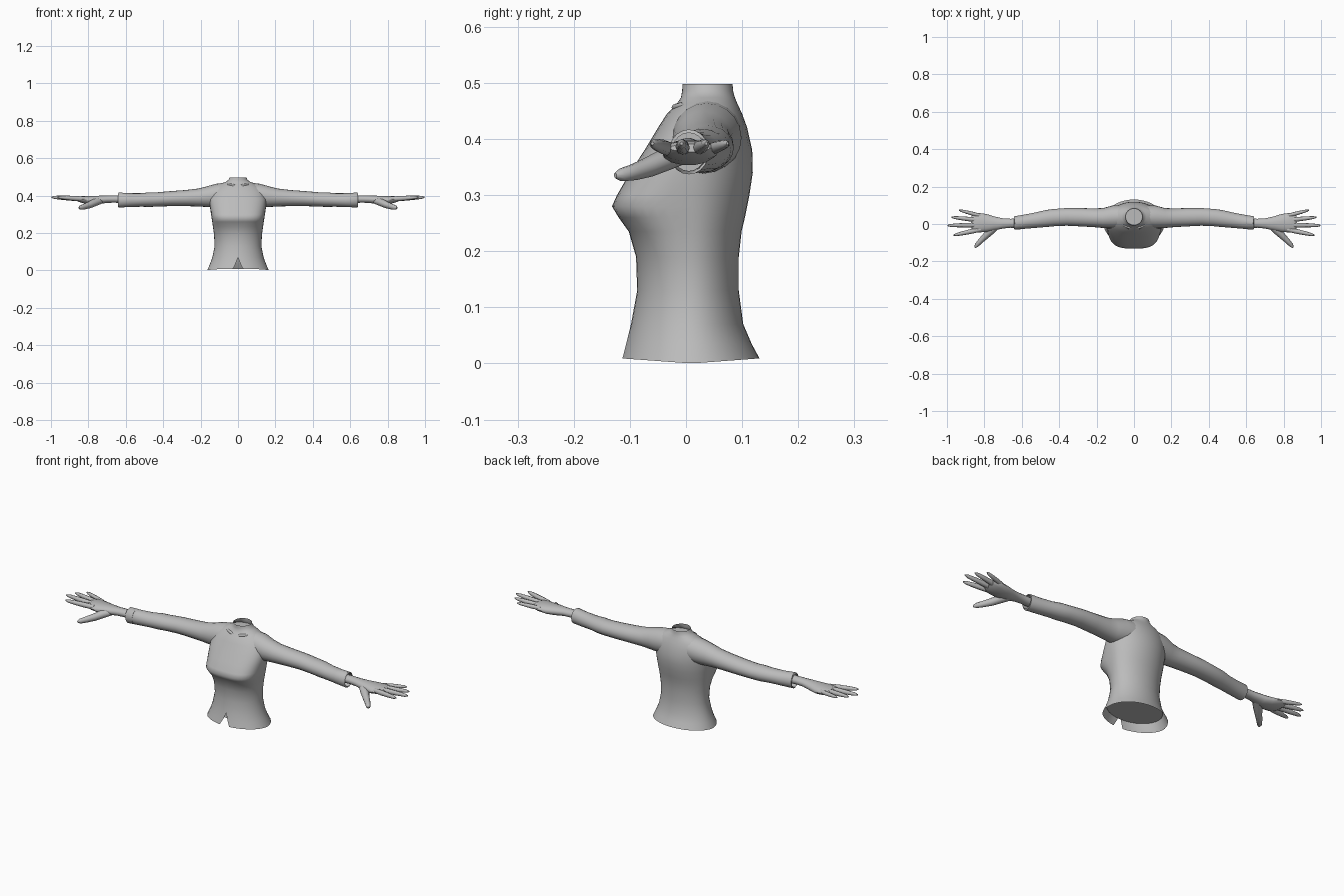
import bpy, bmesh, math
from mathutils import Vector

grey = bpy.data.materials.new("plain grey")
grey.diffuse_color = (0.5, 0.5, 0.5, 1)


def finish(name, bm, mirror=False, angle=50):
    bmesh.ops.remove_doubles(bm, verts=bm.verts, dist=0.0003)
    bmesh.ops.recalc_face_normals(bm, faces=bm.faces)
    me = bpy.data.meshes.new(name)
    bm.to_mesh(me)
    bm.free()
    me.materials.append(grey)
    ob = bpy.data.objects.new(name, me)
    bpy.context.collection.objects.link(ob)
    if mirror:
        mod = ob.modifiers.new("mirror", 'MIRROR')
        mod.use_mirror_merge = False
    bpy.ops.object.select_all(action='DESELECT')
    ob.select_set(True)
    bpy.context.view_layer.objects.active = ob
    bpy.ops.object.shade_smooth_by_angle(angle=math.radians(angle))
    return ob


def bridge(bm, rings):
    for a, b in zip(rings, rings[1:]):
        for i in range(len(a) - 1):
            bm.faces.new((a[i], a[i + 1], b[i + 1], b[i]))


def tube(bm, path, n=12, caps=(True, True)):
    """Oval tube through (x, y, z, half depth, half height) stations."""
    rings = []
    for k, (x, y, z, ry, rz) in enumerate(path):
        a = Vector(path[max(k - 1, 0)][:3])
        b = Vector(path[min(k + 1, len(path) - 1)][:3])
        d = (b - a).normalized()
        side = Vector((-d.y, d.x, 0)).normalized()
        up = d.cross(side)
        ring = []
        for i in range(n):
            t = 2 * math.pi * i / n
            ring.append(bm.verts.new(Vector((x, y, z)) + side * ry * math.cos(t)
                                     + up * rz * math.sin(t)))
        rings.append(ring + ring[:1])
    bridge(bm, rings)
    for cap, ring in zip(caps, (rings[0], rings[-1])):
        if cap:
            bm.faces.new(ring[:-1])


# Torso stations: z, half width, front y, back y, front squareness
BODY = [(0.0, 0.165, -0.115, 0.131, 2), (0.035, 0.15, -0.107, 0.117, 2),
        (0.07, 0.137, -0.098, 0.102, 2), (0.13, 0.125, -0.087, 0.094, 2),
        (0.19, 0.128, -0.089, 0.094, 2.1), (0.235, 0.134, -0.102, 0.099, 2.5),
        (0.26, 0.138, -0.120, 0.105, 2.9), (0.28, 0.141, -0.132, 0.109, 3.1),
        (0.30, 0.144, -0.123, 0.113, 3.0), (0.34, 0.150, -0.100, 0.119, 2.6),
        (0.38, 0.152, -0.074, 0.118, 2.4), (0.42, 0.142, -0.050, 0.109, 2.2),
        (0.445, 0.125, -0.034, 0.100, 2), (0.462, 0.098, -0.017, 0.092, 2),
        (0.474, 0.066, -0.009, 0.087, 2), (0.485, 0.050, -0.007, 0.084, 2),
        (0.498, 0.045, -0.006, 0.083, 2)]


def body_ring(z, hw, front, back, sq, n=40):
    """Oval outline that starts at the front and opens there below the notch top."""
    gap = 0.027 * max(0, 1 - z / 0.07)
    g = math.asin(gap / hw)
    yc = 0.01 if z < 0.4 else (front + back) / 2
    pts = []
    for i in range(n + 1):
        t = -math.pi / 2 + g + (2 * math.pi - 2 * g) * i / n
        c, s = math.cos(t), math.sin(t)
        e = 2 / sq if s < 0 else 1
        x = hw * math.copysign(abs(c) ** e, c)
        y = yc + (back - yc) * s if s > 0 else yc - (yc - front) * abs(s) ** e
        dz = 0.009 * abs(s) if z == 0 else 0
        pts.append((x, y, z + dz))
    return pts


bm = bmesh.new()
bridge(bm, [[bm.verts.new(p) for p in body_ring(*row)] for row in BODY])
finish("torso_top", bm, angle=60)

# Inner surfaces closing the waist and the neck
for name, z, hw, front, back in (("waist_lining", 0.045, 0.143, -0.1, 0.109),
                                 ("neck_lining", 0.472, 0.066, -0.009, 0.087)):
    bm = bmesh.new()
    bm.faces.new([bm.verts.new((hw * math.cos(t), (front + back) / 2
                                + (back - front) / 2 * math.sin(t), z))
                  for t in [2 * math.pi * i / 32 for i in range(32)]])
    finish(name, bm)

# Sleeves with a turned-in cuff
bm = bmesh.new()
tube(bm, [(0.05, 0.040, 0.407, 0.060, 0.064), (0.11, 0.037, 0.402, 0.062, 0.062),
          (0.16, 0.032, 0.394, 0.054, 0.056), (0.21, 0.033, 0.390, 0.050, 0.048),
          (0.28, 0.036, 0.387, 0.049, 0.043), (0.36, 0.038, 0.384, 0.047, 0.040),
          (0.43, 0.034, 0.380, 0.046, 0.038), (0.47, 0.029, 0.379, 0.045, 0.039),
          (0.52, 0.021, 0.377, 0.041, 0.036), (0.58, 0.013, 0.376, 0.038, 0.037),
          (0.638, 0.005, 0.377, 0.036, 0.040), (0.640, 0.005, 0.377, 0.032, 0.036),
          (0.642, 0.005, 0.377, 0.030, 0.034)], n=20, caps=(False, False))
finish("sleeve", bm, mirror=True)
bm = bmesh.new()
tube(bm, [(0.60, 0.005, 0.377, 0.033, 0.036), (0.638, 0.005, 0.377, 0.031, 0.035)],
     n=20, caps=(True, False))
finish("cuff_lining", bm, mirror=True)

# Wrist and palm
bm = bmesh.new()
tube(bm, [(0.60, 0.004, 0.380, 0.025, 0.021), (0.66, 0.004, 0.382, 0.024, 0.020),
          (0.70, 0.003, 0.381, 0.027, 0.020), (0.75, 0.003, 0.377, 0.038, 0.023),
          (0.79, 0.005, 0.376, 0.048, 0.023), (0.83, 0.007, 0.379, 0.052, 0.019),
          (0.855, 0.007, 0.382, 0.048, 0.014), (0.868, 0.007, 0.384, 0.036, 0.007)],
     n=14)
finish("palm", bm, mirror=True)

# Fingers: knuckle y, tip x, tip y, radius
for name, y0, x1, y1, r in (("little_finger", 0.044, 0.935, 0.074, 0.0095),
                            ("ring_finger", 0.020, 0.975, 0.036, 0.0110),
                            ("middle_finger", -0.005, 0.998, -0.008, 0.0115),
                            ("index_finger", -0.029, 0.965, -0.060, 0.0115)):
    bm = bmesh.new()
    path = []
    for f, s in ((0, 1.05), (0.35, 1.1), (0.65, 0.95), (0.9, 0.7), (1, 0.25)):
        path.append((0.82 + (x1 - 0.82) * f, y0 + (y1 - y0) * f,
                     0.382 + 0.010 * f, r * s, r * s * 1.05))
    tube(bm, path, n=8)
    finish(name, bm, mirror=True)

# Thumb
bm = bmesh.new()
tube(bm, [(0.735, -0.005, 0.374, 0.022, 0.018), (0.765, -0.035, 0.364, 0.022, 0.020),
          (0.795, -0.066, 0.350, 0.017, 0.018), (0.822, -0.092, 0.341, 0.014, 0.015),
          (0.842, -0.115, 0.336, 0.011, 0.012), (0.850, -0.126, 0.335, 0.004, 0.005)],
     n=10)
finish("thumb", bm, mirror=True)

# Collarbone ridges
bm = bmesh.new()
tube(bm, [(0.012, -0.020, 0.452, 0.004, 0.004), (0.028, -0.018, 0.456, 0.008, 0.007),
          (0.048, -0.010, 0.459, 0.007, 0.006), (0.070, 0.004, 0.460, 0.003, 0.003)],
     n=8)
finish("collarbone", bm, mirror=True)
